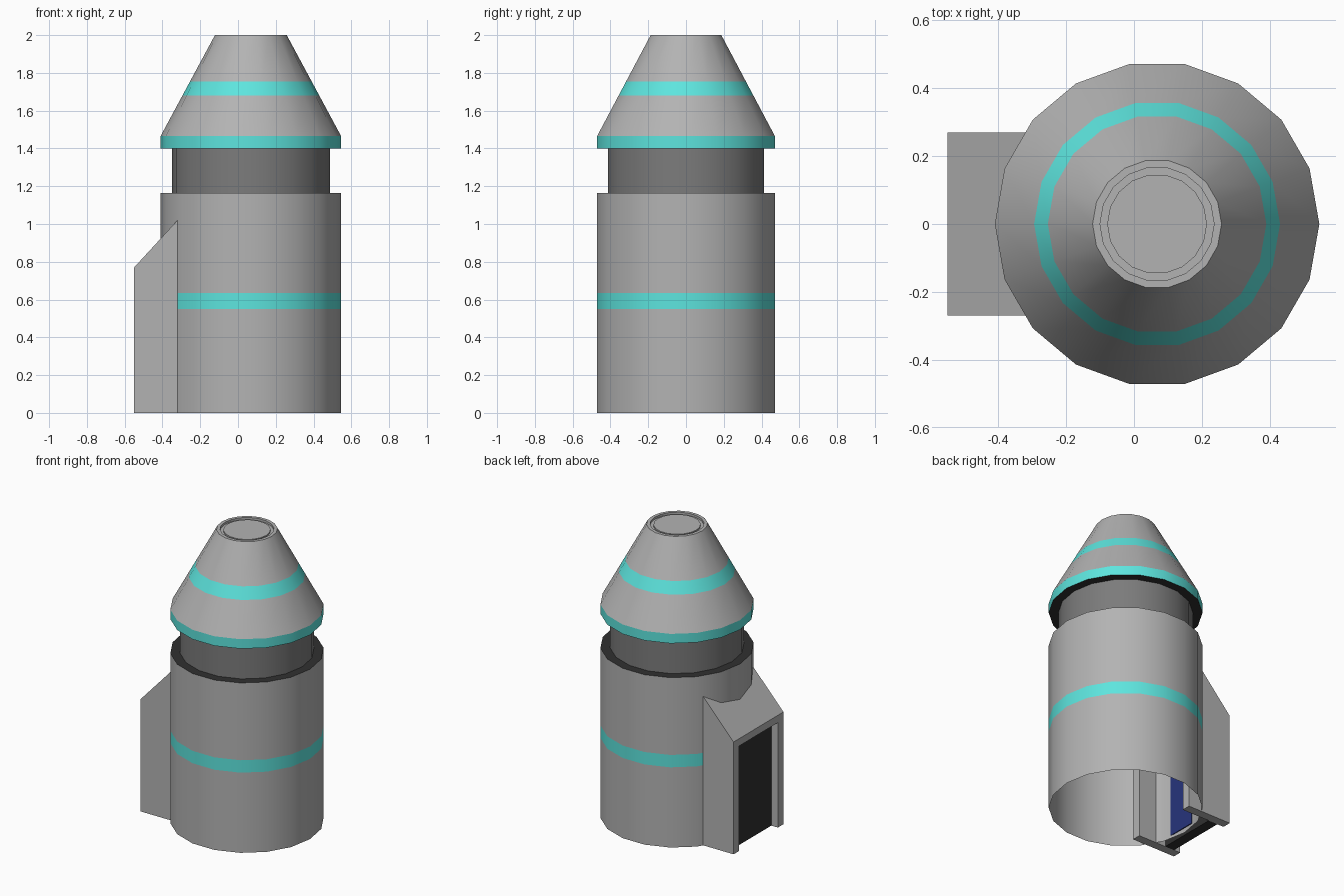
import bpy, bmesh, math

cube = bpy.data.objects.get("Cube")
if cube:
    bpy.data.objects.remove(cube, do_unlink=True)


def material(name, rgb):
    m = bpy.data.materials.new(name)
    m.use_nodes = True
    m.diffuse_color = (*rgb, 1)
    m.node_tree.nodes["Principled BSDF"].inputs["Base Color"].default_value = (*rgb, 1)
    return m


GREY = material("light grey", (0.45, 0.45, 0.45))
CYAN = material("cyan", (0.11, 0.78, 0.73))
NECK = material("mid grey", (0.2, 0.2, 0.2))
DARK = material("near black", (0.03, 0.03, 0.03))
BLUE = material("dark blue", (0.02, 0.035, 0.2))

AXIS_X = 0.068
SIDES = 18
R = 0.478


def finish(name, bm, mats, smooth=False):
    bmesh.ops.recalc_face_normals(bm, faces=bm.faces)
    mesh = bpy.data.meshes.new(name)
    bm.to_mesh(mesh)
    bm.free()
    for m in mats:
        mesh.materials.append(m)
    obj = bpy.data.objects.new(name, mesh)
    bpy.context.collection.objects.link(obj)
    if smooth:
        bpy.ops.object.select_all(action='DESELECT')
        obj.select_set(True)
        bpy.context.view_layer.objects.active = obj
        bpy.ops.object.shade_smooth_by_angle(angle=math.radians(25))
    return obj


def lathe(name, profile, colours, cap=False):
    """Turn (radius, z) points about the axis; one colour per segment."""
    bm = bmesh.new()
    mats = list(dict.fromkeys(colours))
    rings = []
    for r, z in profile:
        angles = [2 * math.pi * i / SIDES for i in range(SIDES)]
        rings.append([bm.verts.new((AXIS_X + r * math.cos(a), r * math.sin(a), z))
                      for a in angles])
    for low, high, colour in zip(rings, rings[1:], colours):
        for i in range(SIDES):
            j = (i + 1) % SIDES
            bm.faces.new((low[i], low[j], high[j], high[i])).material_index = mats.index(colour)
    if cap:
        bm.faces.new(rings[-1]).material_index = mats.index(colours[-1])
    return finish(name, bm, mats, True)


def prism(name, outline, y0, y1, mat):
    """Extrude an (x, z) outline from y0 to y1."""
    bm = bmesh.new()
    face = bm.faces.new([bm.verts.new((x, y0, z)) for x, z in outline])
    new = bmesh.ops.extrude_face_region(bm, geom=[face])["geom"]
    bmesh.ops.translate(bm, vec=(0, y1 - y0, 0),
                        verts=[v for v in new if isinstance(v, bmesh.types.BMVert)])
    return finish(name, bm, [mat])


def box(name, x0, x1, y0, y1, z0, z1, mat):
    return prism(name, [(x0, z0), (x1, z0), (x1, z1), (x0, z1)], y0, y1, mat)


def cone_radius(z):
    return R + (0.19 - R) * (z - 1.465) / (2 - 1.465)


# Lower hull, open at the bottom, with a dark ledge on top
lathe("hull", [(R, 0), (R, 0.55), (R, 0.635), (R, 1.165), (0.418, 1.165)],
      [GREY, CYAN, GREY, DARK])

# Recessed neck
lathe("neck", [(0.418, 1.165), (0.418, 1.4)], [NECK])

# Nose cone with two stripes and a stepped cap
lathe("nose_cone",
      [(0.418, 1.4), (R, 1.4), (R, 1.465), (cone_radius(1.68), 1.68),
       (cone_radius(1.755), 1.755), (0.19, 2), (0.168, 2), (0.168, 1.985),
       (0.147, 1.985), (0.147, 1.995)],
      [DARK, CYAN, GREY, CYAN, GREY, GREY, GREY, GREY, GREY], cap=True)

# Doorway with sloped roof on the side of the hull
OUT, INN, HALF, JAMB = -0.55, -0.22, 0.27, 0.06


def roof(x):
    return 0.77 + (x - OUT) * 0.25 / 0.23


for side, label in ((1, "back"), (-1, "front")):
    prism("door_jamb_" + label,
          [(OUT, 0), (INN, 0), (INN, roof(INN)), (OUT, roof(OUT))],
          side * HALF, side * (HALF - JAMB), GREY)
prism("door_roof", [(OUT, 0.72), (-0.34, 0.72), (-0.34, roof(-0.34)), (OUT, roof(OUT))],
      JAMB - HALF, HALF - JAMB, GREY)
box("door_panel", -0.5, -0.43, JAMB - HALF, HALF - JAMB, 0, 0.72, DARK)

# Inner screen behind the door
box("inner_screen", -0.396, -0.39, -0.11, 0.09, 0.02, 0.5, BLUE)
